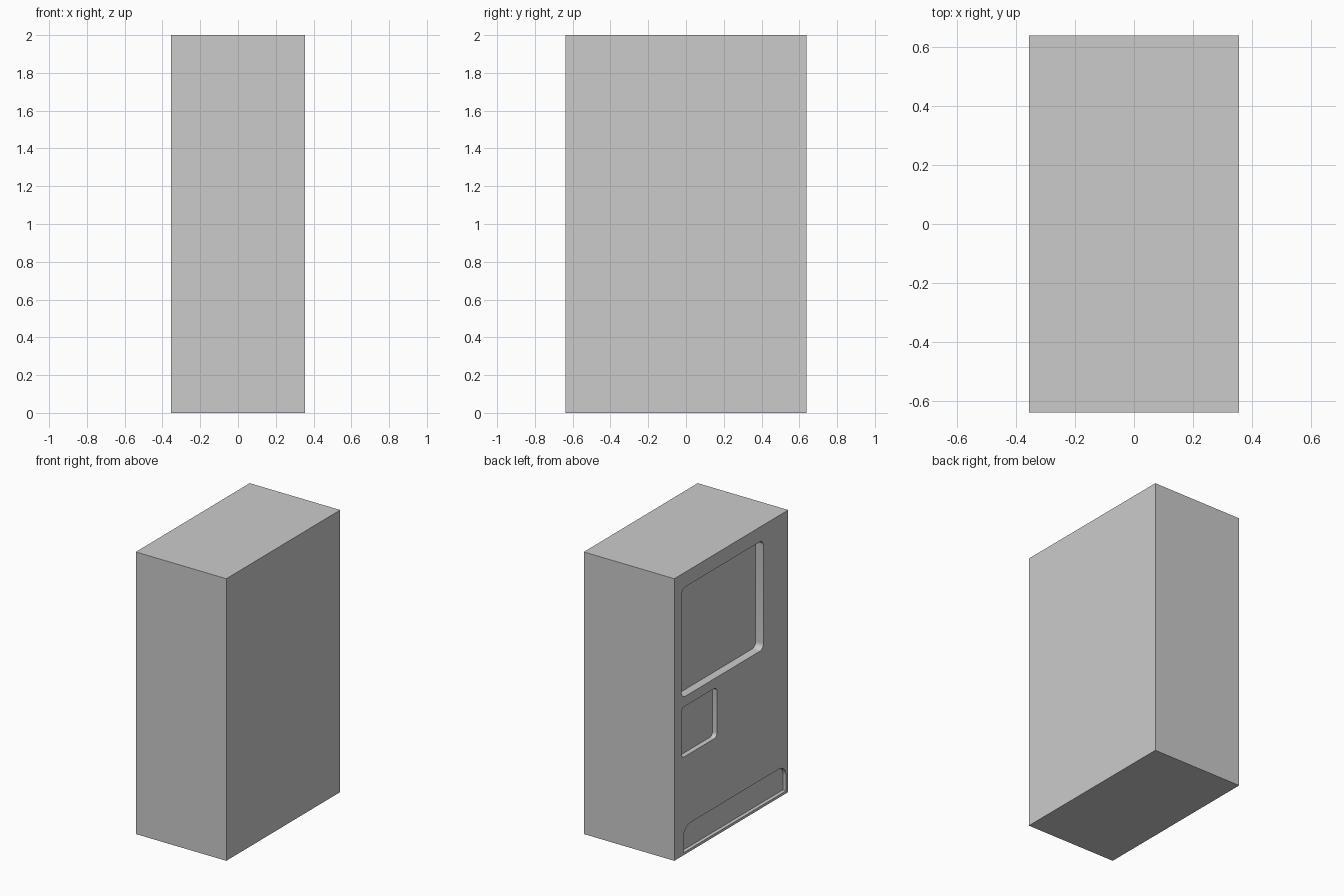
import bpy
import bmesh
import math

if "Cube" in bpy.data.objects:
    bpy.data.objects.remove(bpy.data.objects["Cube"], do_unlink=True)

W, D, H = 0.71, 1.276, 2.0

grey = bpy.data.materials.new("plain grey")
grey.use_nodes = True
colour = (0.6, 0.6, 0.6, 1)
grey.diffuse_color = colour
grey.node_tree.nodes["Principled BSDF"].inputs["Base Color"].default_value = colour


def add_object(name, bm):
    mesh = bpy.data.meshes.new(name)
    bmesh.ops.recalc_face_normals(bm, faces=bm.faces)
    bm.to_mesh(mesh)
    bm.free()
    obj = bpy.data.objects.new(name, mesh)
    bpy.context.collection.objects.link(obj)
    mesh.materials.append(grey)
    return obj


def rounded_profile(y0, y1, z0, z1, r_low, r_high, steps=8):
    """Rounded rectangle in the YZ plane with separate lower and upper radii."""
    points = []
    corners = [(y1, z1, -1, -1, r_high), (y0, z1, 1, -1, r_high),
               (y0, z0, 1, 1, r_low), (y1, z0, -1, 1, r_low)]
    for i, (y, z, sy, sz, r) in enumerate(corners):
        count = steps if r > 0 else 0
        for k in range(count + 1):
            a = math.pi / 2 * (i + k / max(count, 1))
            points.append((y + sy * r + r * math.cos(a),
                           z + sz * r + r * math.sin(a)))
    return points


def carve(body, name, depth, *profile):
    """Sink a flat-bottomed recess into the -x side of the body."""
    bm = bmesh.new()
    outline = rounded_profile(*profile)
    face = bm.faces.new([bm.verts.new((-W / 2 - 0.1, y, z)) for y, z in outline])
    side = bmesh.ops.extrude_face_region(bm, geom=[face])["geom"]
    verts = [v for v in side if isinstance(v, bmesh.types.BMVert)]
    bmesh.ops.translate(bm, verts=verts, vec=(0.1 + depth, 0, 0))
    cutter = add_object(name, bm)
    cutter.hide_render = True

    mod = body.modifiers.new(name, "BOOLEAN")
    mod.operation = "DIFFERENCE"
    mod.solver = "EXACT"
    mod.object = cutter
    bpy.context.view_layer.objects.active = body
    bpy.ops.object.modifier_apply(modifier=mod.name)
    bpy.data.objects.remove(cutter, do_unlink=True)


# Cabinet body
bm = bmesh.new()
bmesh.ops.create_cube(bm, size=1)
bmesh.ops.scale(bm, verts=bm.verts, vec=(W, D, H))
bmesh.ops.translate(bm, verts=bm.verts, vec=(0, 0, H / 2))
cabinet = add_object("cabinet_body", bm)

# Display window, control panel and bottom tray recesses
carve(cabinet, "window_recess", 0.06, -0.36, 0.555, 1.12, 1.895, 0.04, 0.04)
carve(cabinet, "panel_recess", 0.035, 0.16, 0.555, 0.695, 1.05, 0.03, 0.03)
carve(cabinet, "tray_recess", 0.025, -0.615, 0.535, 0.018, 0.203, 0, 0.08)

# Crisp edges with smooth rounded corners
bpy.ops.object.select_all(action="DESELECT")
cabinet.select_set(True)
bpy.context.view_layer.objects.active = cabinet
bpy.ops.object.shade_smooth_by_angle(angle=math.radians(30))
